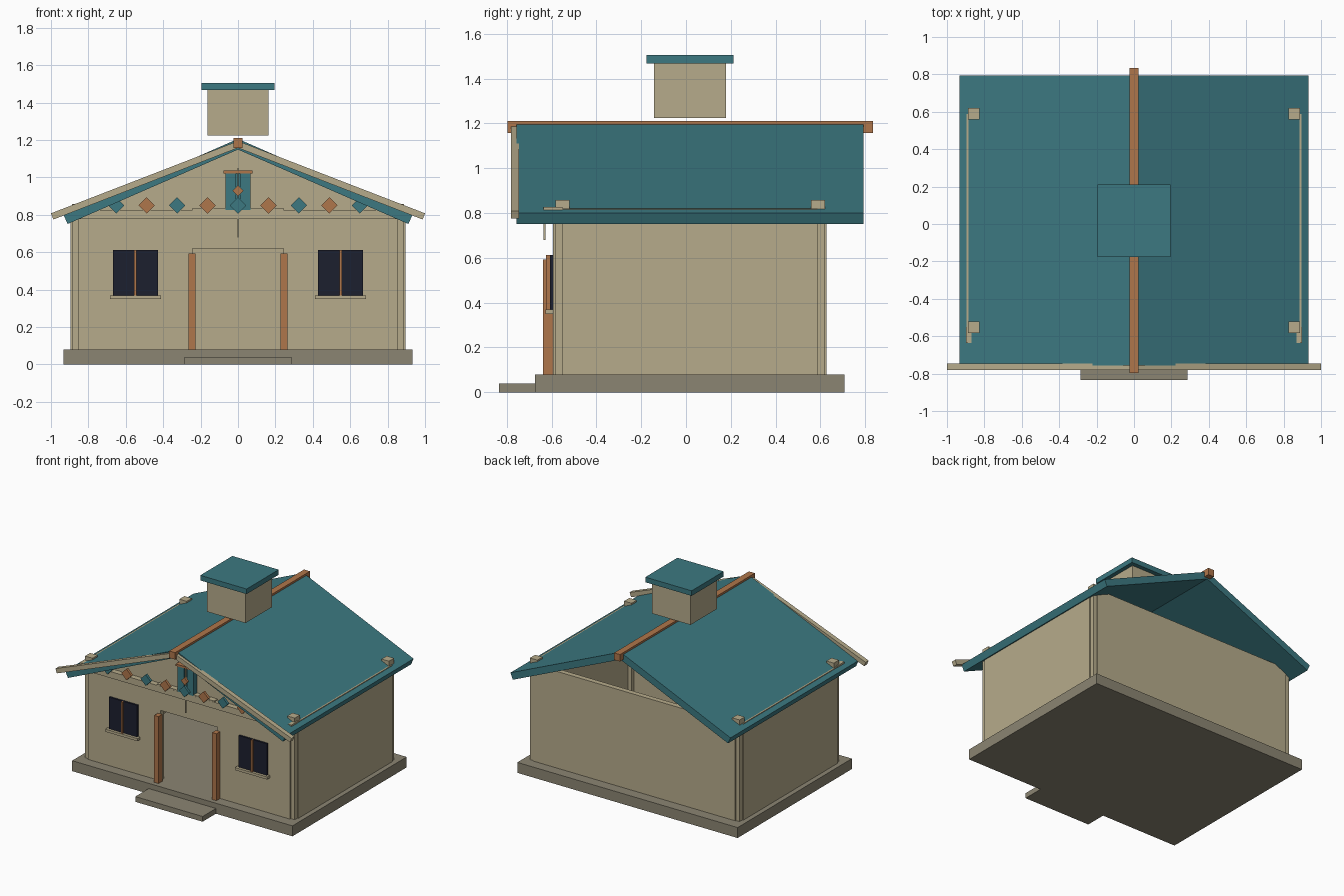
import bpy, bmesh
from math import radians


def mat(name, r, g, b):
    m = bpy.data.materials.new(name)
    m.diffuse_color = (r, g, b, 1)
    return m


TAN = mat("tan_plaster", 0.47, 0.41, 0.26)
STONE = mat("stone", 0.26, 0.235, 0.17)
TEAL = mat("teal_paint", 0.045, 0.19, 0.22)
WOOD = mat("orange_wood", 0.43, 0.18, 0.07)
GLASS = mat("dark_glass", 0.012, 0.014, 0.028)


def prism(name, pts, y0, y1, m):
    """Extrude an xz outline from y0 to y1."""
    bm = bmesh.new()
    face = bm.faces.new([bm.verts.new((x, y0, z)) for x, z in pts])
    ext = bmesh.ops.extrude_face_region(bm, geom=[face])["geom"]
    for v in ext:
        if isinstance(v, bmesh.types.BMVert):
            v.co.y = y1
    bmesh.ops.recalc_face_normals(bm, faces=bm.faces[:])
    me = bpy.data.meshes.new(name)
    bm.to_mesh(me)
    bm.free()
    me.materials.append(m)
    ob = bpy.data.objects.new(name, me)
    bpy.context.collection.objects.link(ob)
    return ob


def box(name, x0, x1, y0, y1, z0, z1, m):
    return prism(name, [(x0, z0), (x1, z0), (x1, z1), (x0, z1)], y0, y1, m)


def diamond(name, x, z, r, y0, y1, m):
    return prism(name, [(x - r, z), (x, z - r), (x + r, z), (x, z + r)], y0, y1, m)


# Base and step
box("base_slab", -0.933, 0.933, -0.674, 0.708, 0, 0.08, STONE)
box("front_step", -0.285, 0.285, -0.835, -0.674, 0, 0.04, STONE)

# Front wall with door opening and gable; the back has no gable
prism("front_wall", [(-0.856, 0.08), (-0.243, 0.08), (-0.243, 0.619), (0.243, 0.619),
                     (0.243, 0.08), (0.856, 0.08), (0.856, 0.775), (0, 1.149),
                     (-0.856, 0.775)], -0.593, -0.551, TAN)
box("back_wall", -0.856, 0.856, 0.587, 0.627, 0.08, 0.82, TAN)
box("tie_beam", -0.897, 0.897, -0.635, -0.552, 0.777, 0.827, TAN)
box("gable_ledge", -0.243, 0.243, -0.634, -0.59, 0.82, 0.836, TAN)

for s, side in ((-1, "left"), (1, "right")):
    # Side walls and corner posts
    box(side + "_wall", s * 0.856, s * 0.896, -0.551, 0.587, 0.08, 0.82, TAN)
    box(side + "_front_post", s * 0.825, s * 0.888, -0.582, -0.52, 0.08, 0.858, TAN)
    box(side + "_back_post", s * 0.825, s * 0.888, 0.558, 0.62, 0.08, 0.858, TAN)
    # Roof slope and bargeboard
    prism(side + "_roof", [(0, 1.206), (s * 0.932, 0.799), (s * 0.911, 0.751), (0, 1.149)],
          -0.757, 0.793, TEAL)
    prism(side + "_bargeboard", [(0, 1.195), (s * 1.0, 0.808), (s * 0.987, 0.775), (0, 1.158)],
          -0.781, -0.745, TAN)
    # Door jamb
    box(side + "_door_post", s * 0.227, s * 0.264, -0.638, -0.592, 0.08, 0.592, WOOD)
    # Window
    cx = s * 0.549
    box(side + "_window_glass", cx - 0.12, cx + 0.12, -0.607, -0.592, 0.37, 0.612, GLASS)
    box(side + "_window_mullion", cx - 0.006, cx + 0.006, -0.624, -0.606, 0.37, 0.612, WOOD)
    box(side + "_window_sill", cx - 0.136, cx + 0.136, -0.627, -0.592, 0.35, 0.37, TAN)
    # Gable shutter
    box(side + "_gable_shutter", s * 0.012, s * 0.068, -0.635, -0.592, 0.825, 1.022, TEAL)

# Ridge beam and chimney
box("ridge_beam", -0.025, 0.025, -0.797, 0.835, 1.157, 1.21, WOOD)
box("chimney", -0.164, 0.164, -0.143, 0.179, 1.224, 1.467, TAN)
box("chimney_cap", -0.196, 0.196, -0.176, 0.212, 1.467, 1.506, TEAL)

# Gable ornaments
box("gable_panel", -0.068, 0.068, -0.622, -0.592, 0.825, 1.022, TEAL)
box("gable_panel_cap", -0.078, 0.078, -0.642, -0.592, 1.022, 1.037, WOOD)
box("hanging_rod", -0.003, 0.003, -0.636, -0.627, 0.68, 1.05, TAN)
diamond("upper_diamond", 0, 0.928, 0.029, -0.65, -0.63, WOOD)
for i in range(-4, 5):
    diamond(f"trim_diamond_{i + 5}", i * 0.163, 0.85, 0.043, -0.652, -0.632,
            WOOD if i % 2 else TEAL)
